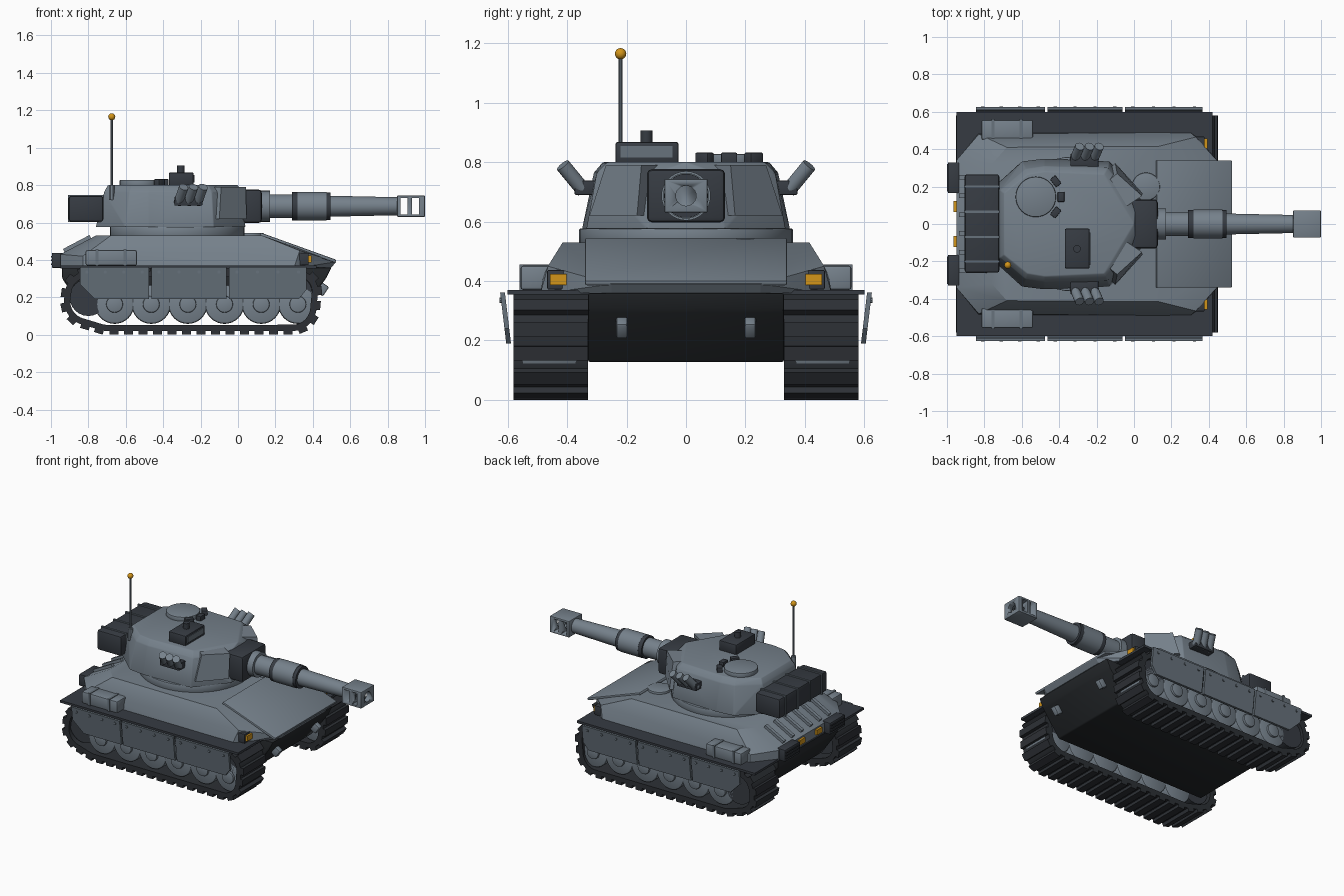
import bpy, bmesh, math
from mathutils import Vector, Matrix, Euler

if "Cube" in bpy.data.objects:
    bpy.data.objects.remove(bpy.data.objects["Cube"])


def material(name, rgb):
    m = bpy.data.materials.new(name)
    m.diffuse_color = (*rgb, 1)
    m.use_nodes = True
    m.node_tree.nodes["Principled BSDF"].inputs["Base Color"].default_value = m.diffuse_color
    return m


GREY = material("hull grey", (0.18, 0.22, 0.26))
SKIRT = material("skirt grey", (0.135, 0.168, 0.2))
DARK = material("dark grey", (0.037, 0.044, 0.055))
TRACK = material("track black", (0.026, 0.03, 0.036))
BELLY = material("belly black", (0.018, 0.021, 0.024))
AMBER = material("amber", (0.65, 0.3, 0.01))


def finish(name, bm, mat):
    bmesh.ops.recalc_face_normals(bm, faces=bm.faces)
    me = bpy.data.meshes.new(name)
    bm.to_mesh(me)
    bm.free()
    me.materials.append(mat)
    me.shade_smooth()
    me.set_sharp_from_angle(angle=math.radians(30))
    ob = bpy.data.objects.new(name, me)
    bpy.context.scene.collection.objects.link(ob)
    return ob


def bevel_all(bm, w, seg=2):
    if w:
        bmesh.ops.bevel(bm, geom=bm.edges[:], offset=w, segments=seg, profile=0.5, affect='EDGES')


def box(name, lo, hi, mat, bevel=0.0, rot=(0, 0, 0)):
    lo, hi = Vector(lo), Vector(hi)
    bm = bmesh.new()
    bmesh.ops.create_cube(bm, size=1)
    bmesh.ops.scale(bm, vec=[abs(c) for c in hi - lo], verts=bm.verts)
    bevel_all(bm, bevel)
    bm.transform(Matrix.Translation((lo + hi) / 2) @ Euler(rot).to_matrix().to_4x4())
    return finish(name, bm, mat)


def rod(name, p0, p1, r0, mat, r1=None, seg=32, bevel=0.0):
    p0, p1 = Vector(p0), Vector(p1)
    d = p1 - p0
    bm = bmesh.new()
    bmesh.ops.create_cone(bm, cap_ends=True, segments=seg, radius1=r0,
                          radius2=r0 if r1 is None else r1, depth=d.length)
    if bevel:
        rim = [e for e in bm.edges if any(len(f.verts) > 4 for f in e.link_faces)]
        bmesh.ops.bevel(bm, geom=rim, offset=bevel, segments=2, profile=0.5, affect='EDGES')
    bm.transform(Matrix.Translation((p0 + p1) / 2) @ d.to_track_quat('Z', 'Y').to_matrix().to_4x4())
    return finish(name, bm, mat)


def hull(name, half, mat, bevel=0.0):
    """Convex solid from points mirrored over y."""
    bm = bmesh.new()
    for x, y, z in half:
        bm.verts.new((x, y, z))
        if y:
            bm.verts.new((x, -y, z))
    bmesh.ops.convex_hull(bm, input=bm.verts[:])
    bmesh.ops.dissolve_limit(bm, angle_limit=0.03, verts=bm.verts[:], edges=bm.edges[:])
    bevel_all(bm, bevel)
    return finish(name, bm, mat)


def prism(name, ring_a, ring_b, mat):
    bm = bmesh.new()
    a = [bm.verts.new(p) for p in ring_a]
    b = [bm.verts.new(p) for p in ring_b]
    n = len(a)
    bm.faces.new(a)
    bm.faces.new(b)
    for i in range(n):
        bm.faces.new((a[i], a[(i + 1) % n], b[(i + 1) % n], b[i]))
    return finish(name, bm, mat)


# Hull: belly, fenders and sloped upper body
hull("lower_hull", [(0.5, 0.33, 0.36), (0.47, 0.33, 0.3), (0.34, 0.33, 0.127), (-0.82, 0.33, 0.127),
                    (-0.94, 0.33, 0.3), (-0.94, 0.33, 0.36)], BELLY, 0.008)
box("fender", (-0.95, -0.6, 0.354), (0.42, 0.6, 0.37), DARK)
hull("upper_hull", [(-0.76, 0.32, 0.53), (-0.68, 0.41, 0.53), (0.13, 0.415, 0.53),
                    (-0.95, 0.34, 0.36), (-0.95, 0.34, 0.43), (-0.83, 0.485, 0.36), (-0.83, 0.48, 0.42),
                    (0.3, 0.49, 0.36), (0.33, 0.465, 0.45), (0.335, 0.465, 0.36),
                    (0.525, 0.25, 0.39), (0.5, 0.25, 0.36)], GREY)
box("glacis_plate", (0.105, -0.34, 0.456), (0.535, 0.34, 0.474), GREY, 0.006, (0, 0.345, 0))
rod("driver_hatch", (0.064, 0.2, 0.52), (0.064, 0.2, 0.545), 0.075, GREY, bevel=0.006)

# Rear deck bars
for i in range(6):
    y = -0.25 + i * 0.1
    box("rear_deck_bar", (-0.94, y - 0.012, 0.477), (-0.78, y + 0.012, 0.497), GREY, 0, (0, -0.485, 0))


# Running gear
CIRCLES = [(-0.8, 0.18, 0.13), (-0.8, 0.215, 0.125), (-0.7, 0.15, 0.13),
           (0.29, 0.15, 0.13), (0.32, 0.235, 0.108)]


def track_path(offset, steps=72):
    pts = []
    for i in range(steps):
        t = 2 * math.pi * i / steps
        c, s = math.cos(t), math.sin(t)
        x, z, r = max(CIRCLES, key=lambda k: k[0] * c + k[1] * s + k[2])
        pts.append(Vector((x + (r + offset) * c, 0, z + (r + offset) * s)))
    return pts


def track(name, y0, y1):
    bm = bmesh.new()
    outer, inner = track_path(0), track_path(-0.033)
    rings = [[bm.verts.new((p.x, y, p.z)) for p in path]
             for path, y in ((outer, y0), (outer, y1), (inner, y1), (inner, y0))]
    n = len(outer)
    for k in range(4):
        a, b = rings[k], rings[(k + 1) % 4]
        for i in range(n):
            j = (i + 1) % n
            bm.faces.new((a[i], a[j], b[j], b[i]))
    finish(name, bm, TRACK)
    # Raised shoes spaced evenly along the outer path
    bm = bmesh.new()
    lens = [(outer[(i + 1) % n] - outer[i]).length for i in range(n)]
    total, count = sum(lens), 40
    for k in range(count):
        d, i = total * k / count, 0
        while d > lens[i]:
            d -= lens[i]
            i += 1
        t = (outer[(i + 1) % n] - outer[i]).normalized()
        p = outer[i] + t * d + Vector((0, (y0 + y1) / 2, 0))
        rot = Matrix.Rotation(math.atan2(-t.z, t.x), 4, 'Y')
        bmesh.ops.create_cube(bm, size=1, matrix=Matrix.Translation(p) @ rot
                              @ Matrix.Diagonal((0.048, abs(y1 - y0), 0.04, 1)))
    finish(name + "_shoes", bm, TRACK)


PANELS = [[(-0.845, 0.362), (-0.845, 0.27), (-0.765, 0.19), (-0.475, 0.19), (-0.475, 0.362)],
          [(-0.462, 0.362), (-0.462, 0.19), (-0.062, 0.19), (-0.062, 0.362)],
          [(-0.047, 0.362), (-0.047, 0.19), (0.325, 0.19), (0.365, 0.24), (0.365, 0.362)]]


def skirt_y(z):
    return 0.605 + (z - 0.19) * 0.12


for s in (-1, 1):
    track("track", s * 0.33, s * 0.58)
    for i in range(6):
        x = -0.66 + i * 0.196
        rod("road_wheel", (x, s * 0.36, 0.163), (x, s * 0.56, 0.163), 0.105, GREY, bevel=0.012)
        rod("wheel_hub", (x, s * 0.55, 0.163), (x, s * 0.575, 0.163), 0.045, GREY, seg=20, bevel=0.006)
    rod("drive_sprocket", (-0.8, s * 0.36, 0.2), (-0.8, s * 0.56, 0.2), 0.1, DARK, seg=24)
    rod("idler_wheel", (0.315, s * 0.36, 0.23), (0.315, s * 0.56, 0.23), 0.08, DARK, seg=24)
    # Side skirts with bolts
    for poly in PANELS:
        prism("side_skirt", [(x, s * skirt_y(z), z) for x, z in poly],
              [(x, s * (skirt_y(z) - 0.016), z) for x, z in poly], SKIRT)
        x0, x1 = poly[0][0], poly[-1][0]
        for k in range(4):
            x = x0 + (x1 - x0) * (0.1 + 0.8 * k / 3)
            y = skirt_y(0.335)
            rod("skirt_bolt", (x, s * (y - 0.005), 0.335), (x, s * (y + 0.006), 0.335), 0.009, SKIRT, seg=8)
    # Stowage, lights, hooks and exhausts
    box("stowage_box", (-0.815, s * 0.45, 0.37), (-0.54, s * 0.557, 0.452), GREY, 0.01)
    for x in (-0.755, -0.605):
        box("stowage_strap", (x - 0.008, s * 0.45, 0.37), (x + 0.008, s * 0.561, 0.456), SKIRT)
    box("headlight_housing", (0.3, s * 0.393, 0.372), (0.378, s * 0.467, 0.437), DARK, 0.004)
    box("headlight", (0.36, s * 0.403, 0.387), (0.392, s * 0.457, 0.424), AMBER)
    box("tow_hook", (0.42, s * 0.197, 0.215), (0.475, s * 0.235, 0.275), GREY, 0.008, (0, 0.6, 0))
    box("exhaust", (-0.995, s * 0.165, 0.357), (-0.93, s * 0.33, 0.438), DARK, 0.006)
    for z in (0.378, 0.398, 0.418):
        box("exhaust_slat", (-1.0, s * 0.175, z - 0.004), (-0.99, s * 0.32, z + 0.004), TRACK)
    box("rear_light", (-0.965, s * 0.065, 0.385), (-0.94, s * 0.122, 0.42), AMBER)
    # Smoke launchers, angled outward and slightly forward
    box("launcher_bracket", (-0.34, s * 0.3, 0.69), (-0.19, s * 0.375, 0.738), DARK, 0.005)
    for i in range(3):
        x = -0.32 + i * 0.052
        rod("smoke_tube", (x, s * 0.345, 0.705), (x + 0.03, s * 0.415, 0.79), 0.025, GREY, seg=16)
    # Turret cheek armour
    plan = [(-0.17, 0.26), (-0.1, 0.325), (0.045, 0.165), (-0.03, 0.1)]
    top = [(-0.15, 0.22), (-0.09, 0.27), (0.043, 0.15), (-0.04, 0.095)]
    prism("cheek_armour", [(x, s * y, 0.62) for x, y in plan], [(x, s * y, 0.79) for x, y in top], GREY)

# Turret
rod("turret_ring", (-0.325, 0, 0.525), (-0.325, 0, 0.577), 0.36, GREY, seg=48, bevel=0.006)
hull("turret_body",
     [(-0.76, 0.19, 0.575), (-0.6, 0.335, 0.575), (-0.48, 0.35, 0.575), (-0.13, 0.335, 0.575), (0.04, 0.13, 0.575),
      (-0.715, 0.18, 0.765), (-0.58, 0.295, 0.765), (-0.48, 0.31, 0.765), (-0.14, 0.3, 0.765), (0.01, 0.1, 0.765),
      (-0.695, 0.165, 0.8), (-0.57, 0.265, 0.8), (-0.48, 0.28, 0.8), (-0.16, 0.265, 0.8), (0.0, 0, 0.8)],
     GREY, 0.005)
box("bustle_rack", (-0.905, -0.26, 0.605), (-0.72, 0.265, 0.742), DARK, 0.012)
for y in (-0.2, -0.07, 0.065, 0.2):
    box("bustle_rib", (-0.91, y - 0.006, 0.602), (-0.72, y + 0.006, 0.747), SKIRT)

# Roof fittings
rod("cupola", (-0.525, 0.145, 0.79), (-0.525, 0.145, 0.828), 0.108, GREY, bevel=0.006)
for a in (-38, 0, 38):
    c, s = math.cos(math.radians(a)), math.sin(math.radians(a))
    x, y = -0.525 + 0.135 * c, 0.145 + 0.135 * s
    box("periscope", (x - 0.018, y - 0.027, 0.79), (x + 0.018, y + 0.027, 0.832), DARK, 0.004,
        (0, 0, math.radians(a)))
box("sight_box", (-0.37, -0.238, 0.795), (-0.237, -0.025, 0.868), DARK, 0.008)
box("sight_window", (-0.24, -0.22, 0.815), (-0.232, -0.045, 0.855), SKIRT)
rod("sight_post", (-0.305, -0.133, 0.86), (-0.305, -0.133, 0.906), 0.02, DARK, seg=16)
rod("antenna_base", (-0.675, -0.22, 0.72), (-0.675, -0.22, 0.8), 0.016, GREY, seg=12)
rod("antenna", (-0.675, -0.22, 0.78), (-0.675, -0.22, 1.16), 0.007, SKIRT, seg=10)
ball = bmesh.new()
bmesh.ops.create_uvsphere(ball, u_segments=16, v_segments=10, radius=0.019,
                          matrix=Matrix.Translation((-0.675, -0.22, 1.165)))
finish("antenna_tip", ball, AMBER)

# Gun
GZ = 0.687
box("mantlet", (-0.015, -0.132, GZ - 0.09), (0.127, 0.132, GZ + 0.09), DARK, 0.018)
for name, x0, x1, r0, r1, mat in [
        ("gun_collar", 0.12, 0.17, 0.083, 0.083, GREY), ("gun_sleeve", 0.16, 0.3, 0.064, 0.064, GREY),
        ("rear_band", 0.29, 0.32, 0.076, 0.076, DARK), ("bore_evacuator", 0.318, 0.472, 0.077, 0.077, GREY),
        ("front_band", 0.47, 0.495, 0.074, 0.074, DARK), ("barrel", 0.49, 0.86, 0.056, 0.048, GREY)]:
    rod(name, (x0, 0, GZ), (x1, 0, GZ), r0, mat, r1)

# Muzzle brake with side slots and a bore
brake = box("muzzle_brake", (0.85, -0.073, GZ - 0.057), (1.0, 0.073, GZ + 0.057), GREY, 0.006)
cutters = [box("slot_cutter", (x, -0.2, GZ - 0.043), (x + 0.037, 0.2, GZ + 0.043), GREY) for x in (0.87, 0.93)]
cutters.append(rod("bore_cutter", (0.88, 0, GZ), (1.1, 0, GZ), 0.034, GREY, seg=24))
bpy.context.view_layer.objects.active = brake
for c in cutters:
    c.hide_render = True
    mod = brake.modifiers.new("cut", 'BOOLEAN')
    mod.operation, mod.solver, mod.object = 'DIFFERENCE', 'EXACT', c
    bpy.ops.object.modifier_apply(modifier=mod.name)
    bpy.data.objects.remove(c)
